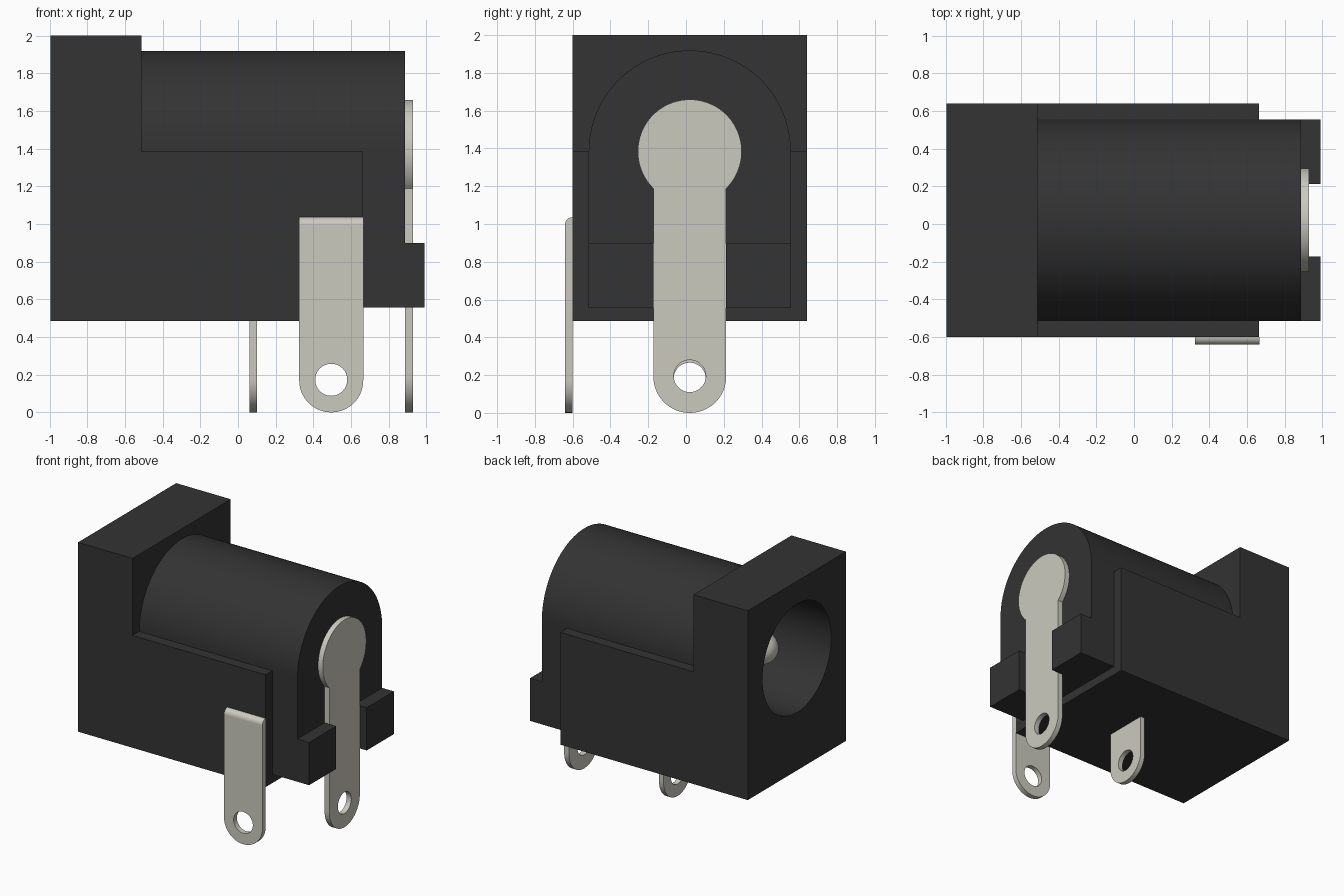
import bpy, bmesh, math
from mathutils import Vector

cube = bpy.data.objects.get("Cube")
if cube:
    bpy.data.objects.remove(cube, do_unlink=True)


def material(name, rgb):
    m = bpy.data.materials.new(name)
    m.use_nodes = True
    m.diffuse_color = (*rgb, 1)
    for n in m.node_tree.nodes:
        if n.type == 'BSDF_PRINCIPLED':
            n.inputs["Base Color"].default_value = (*rgb, 1)
            n.inputs["Roughness"].default_value = 0.6
    return m


BLACK = material("black plastic", (0.033, 0.033, 0.033))
TIN = material("tinned metal", (0.60, 0.59, 0.52))

CY, CZ = 0.02, 1.384          # axis of the barrel and pin


def arc(cx, cy, r, a0, a1, n=32):
    return [(cx + r * math.cos(a0 + (a1 - a0) * i / n),
             cy + r * math.sin(a0 + (a1 - a0) * i / n)) for i in range(n + 1)]


def circle(cx, cy, r, n=48):
    return arc(cx, cy, r, 0, 2 * math.pi, n)[:-1]


def finish(name, bm, mat):
    bmesh.ops.recalc_face_normals(bm, faces=bm.faces[:])
    me = bpy.data.meshes.new(name)
    bm.to_mesh(me)
    bm.free()
    me.materials.append(mat)
    ob = bpy.data.objects.new(name, me)
    bpy.context.collection.objects.link(ob)
    return ob


def smooth(ob):
    bpy.ops.object.select_all(action='DESELECT')
    ob.select_set(True)
    bpy.context.view_layer.objects.active = ob
    bpy.ops.object.shade_smooth_by_angle(angle=math.radians(30))
    return ob


def prism(name, mat, axis, lo, hi, outline, hole=None):
    """Extrude an outline along x (points are y, z) or along y (points are x, z)."""
    bm = bmesh.new()
    edges = []
    for loop in [outline] + ([hole] if hole else []):
        vs = [bm.verts.new((lo, a, b) if axis == 'x' else (a, lo, b)) for a, b in loop]
        if hole:
            edges += [bm.edges.new((vs[i - 1], vs[i])) for i in range(len(vs))]
        else:
            bm.faces.new(vs)
    if hole:
        bmesh.ops.triangle_fill(bm, edges=edges, use_beauty=True)
    ext = bmesh.ops.extrude_face_region(bm, geom=bm.faces[:])["geom"]
    d = hi - lo
    bmesh.ops.translate(bm, verts=[g for g in ext if isinstance(g, bmesh.types.BMVert)],
                        vec=Vector((d, 0, 0) if axis == 'x' else (0, d, 0)))
    return finish(name, bm, mat)


def boolean(target, tool, operation):
    mod = target.modifiers.new(operation.lower(), 'BOOLEAN')
    mod.operation, mod.object, mod.solver = operation, tool, 'EXACT'
    bpy.context.view_layer.objects.active = target
    bpy.ops.object.modifier_apply(modifier=mod.name)
    bpy.data.objects.remove(tool, do_unlink=True)


# Housing: tall front collar with a lower block behind it
housing = prism("housing", BLACK, 'y', -0.6, 0.64,
                [(-0.995, 0.486), (0.664, 0.486), (0.664, CZ), (-0.513, CZ),
                 (-0.513, 2.0), (-0.995, 2.0)])

# Arched barrel fused to the housing, then the plug bore
R = 0.535
barrel = prism("barrel", BLACK, 'x', -0.7, 0.887,
               [(CY - R, 0.556), (CY + R, 0.556)] + arc(CY, CZ, R, 0, math.pi, 64))
boolean(housing, barrel, 'UNION')
bore = prism("bore_cutter", BLACK, 'x', -1.2, 0.75, circle(CY, CZ, 0.435, 64))
boolean(housing, bore, 'DIFFERENCE')
smooth(housing)

# Feet on either side of the rear terminal
for name, y0, y1 in (("right_foot", CY - R, -0.173), ("left_foot", 0.213, CY + R)):
    prism(name, BLACK, 'x', 0.887, 0.99,
          [(y0, 0.556), (y1, 0.556), (y1, 0.898), (y0, 0.898)])

# Rear terminal: round head on a strip with a rounded, drilled end
w, r = 0.193, 0.275
a = math.acos(w / r)
smooth(prism("rear_terminal", TIN, 'x', 0.887, 0.929,
             arc(CY, CZ, r, -a, math.pi + a, 56) + arc(CY, w, w, math.pi, 2 * math.pi),
             circle(CY, 0.195, 0.085)))


def tab(name, axis, lo, hi, c, half, top, hole_r=0.085):
    outline = [(c + half, top), (c - half, top)] + arc(c, half, half, math.pi, 2 * math.pi)
    return smooth(prism(name, TIN, axis, lo, hi, outline, circle(c, half + 0.003, hole_r)))


# Middle terminal under the housing, side terminal on the front face
tab("middle_terminal", 'x', 0.06, 0.1, CY, 0.178, 0.52)
tab("side_terminal", 'y', -0.641, -0.6, 0.495, 0.17, 0.995)
smooth(prism("side_terminal_bend", TIN, 'x', 0.325, 0.665,
             [(-0.6, 0.995)] + arc(-0.6, 0.995, 0.041, math.pi / 2, math.pi, 8)))

# Centre pin with a domed tip, turned about the barrel axis
pr = 0.122
bm = bmesh.new()
pts = [(0.8, pr)] + [(-0.685 + y, x) for y, x in arc(0, 0, pr, math.pi / 2, math.pi, 10)]
vs = [bm.verts.new((x, CY, CZ + rad)) for x, rad in pts]
es = [bm.edges.new(p) for p in zip(vs, vs[1:])]
bmesh.ops.spin(bm, geom=vs + es, cent=(0, CY, CZ), axis=(1, 0, 0),
               angle=2 * math.pi, steps=40)
bmesh.ops.remove_doubles(bm, verts=bm.verts[:], dist=0.0005)
smooth(finish("centre_pin", bm, TIN))
